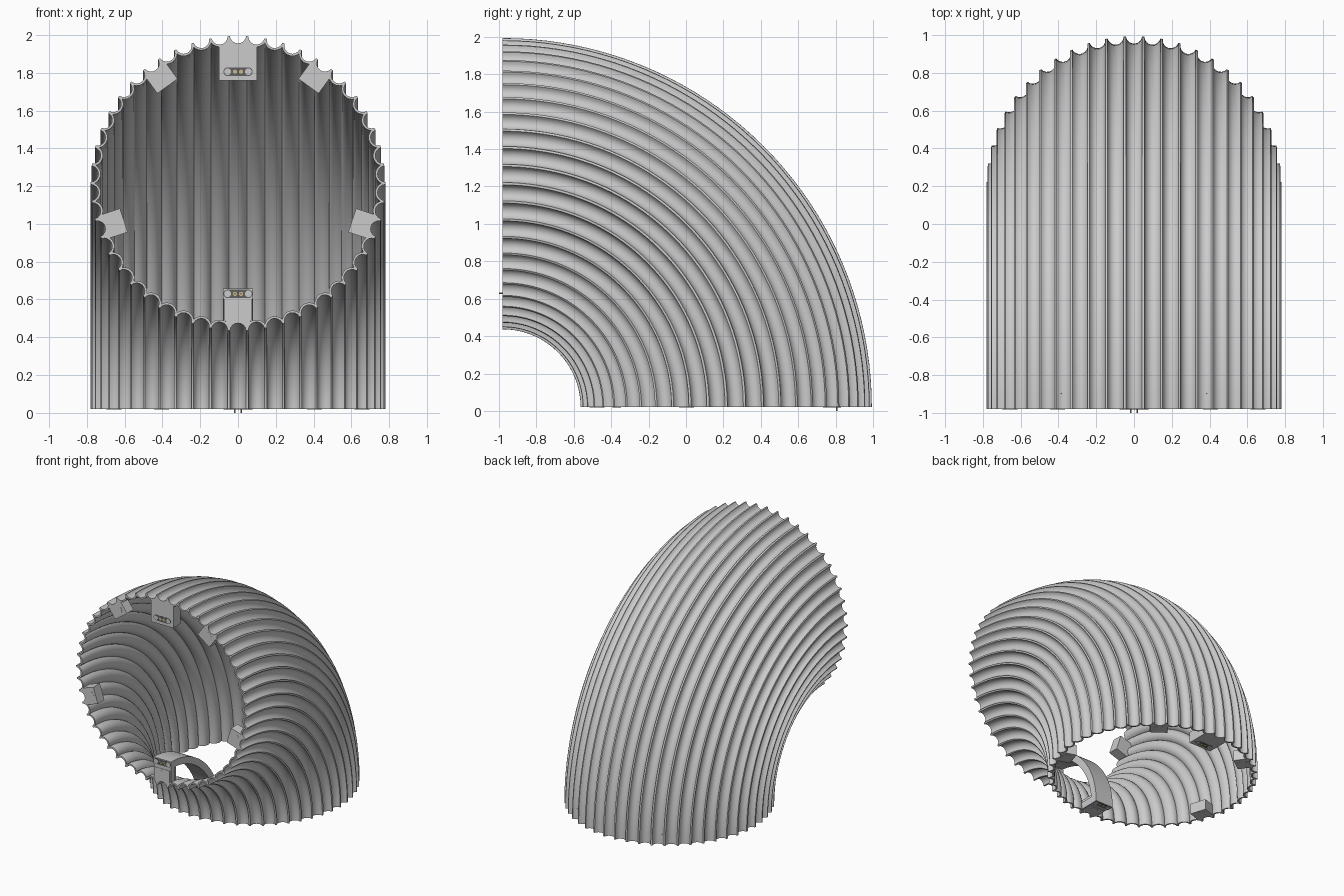
import bpy, bmesh
from math import sin, cos, pi, radians

if "Cube" in bpy.data.objects:
    bpy.data.objects.remove(bpy.data.objects["Cube"])

Y0, Z0 = -0.98, 0.02        # bend axis
RM, RT = 1.195, 0.785       # bend radius, tube radius
N, A, T = 50, 0.043, 0.012  # flutes, flute radius, wall
SEG, STEPS = 8, 40
PITCH = 2 * pi / N


def flute(k, a, span):
    """Concave arc of flute k as (x, v) points in the pipe section."""
    out = []
    for j in range(SEG + 1):
        p = radians(-span + 2 * span * j / SEG)
        x, v = a * sin(p), RT - 0.002 - a * cos(p)
        c, s = cos(k * PITCH), sin(k * PITCH)
        out.append((x * c + v * s, -x * s + v * c))
    return out


def finish(name, bm, color=None):
    bmesh.ops.recalc_face_normals(bm, faces=bm.faces)
    me = bpy.data.meshes.new(name)
    bm.to_mesh(me)
    bm.free()
    ob = bpy.data.objects.new(name, me)
    bpy.context.collection.objects.link(ob)
    if color:
        m = bpy.data.materials.get(str(color)) or bpy.data.materials.new(str(color))
        m.diffuse_color = color
        m.use_nodes = True
        m.node_tree.nodes["Principled BSDF"].inputs["Base Color"].default_value = m.diffuse_color
        me.materials.append(m)
    bpy.ops.object.select_all(action='DESELECT')
    ob.select_set(True)
    bpy.context.view_layer.objects.active = ob
    bpy.ops.object.shade_smooth_by_angle(angle=radians(32))
    return ob


def sweep(name, loops):
    """Sweep closed (x, v) loop through the quarter bend; two loops give a hollow wall."""
    bm = bmesh.new()
    rings = []
    for pts in loops:
        grid = []
        for i in range(STEPS + 1):
            t = pi / 2 * i / STEPS
            grid.append([bm.verts.new((x, Y0 + (RM + v) * sin(t), Z0 + (RM + v) * cos(t)))
                         for x, v in pts])
        n = len(pts)
        for a, b in zip(grid, grid[1:]):
            for j in range(n):
                bm.faces.new((a[j], a[(j + 1) % n], b[(j + 1) % n], b[j]))
        rings.append((grid[0], grid[-1]))
    for e in (0, 1):
        if len(rings) == 2:
            o, q = rings[0][e], rings[1][e]
            for j in range(len(o)):
                k = (j + 1) % len(o)
                bm.faces.new((o[j], o[k], q[k], q[j]))
        else:
            bm.faces.new(rings[0][e])
    return finish(name, bm)


def prism(name, end, pts, d0, d1, color=None):
    """Extrude a section polygon inward from the front or bottom opening."""
    bm = bmesh.new()

    def place(x, v, d):
        if end == "front":
            return (x, Y0 + d, Z0 + RM + v)
        return (x, Y0 + RM + v, Z0 + d)
    a = [bm.verts.new(place(x, v, d0)) for x, v in pts]
    b = [bm.verts.new(place(x, v, d1)) for x, v in pts]
    bm.faces.new(a)
    bm.faces.new(b)
    for j in range(len(pts)):
        k = (j + 1) % len(pts)
        bm.faces.new((a[j], a[k], b[k], b[j]))
    return finish(name, bm, color)


def disc(x, v, r, n=16):
    return [(x + r * cos(2 * pi * i / n), v + r * sin(2 * pi * i / n)) for i in range(n)]


def rot(pts, deg):
    c, s = cos(radians(deg)), sin(radians(deg))
    return [(x * c + v * s, -x * s + v * c) for x, v in pts]


def clip_shape(w, rin):
    """Block section whose outer edge follows the fluted wall."""
    edge = [p for k in (-1, 0, 1) for p in flute(k, A + T / 2, 60) if abs(p[0]) < w]
    return [(-w, rin), (-w, edge[0][1])] + edge + [(w, edge[-1][1]), (w, rin)]


def connector(end, side, v, male):
    """Slot plate with two magnets and a pair of contacts."""
    tag = f"{end}_{side}"
    slot = [(sx * 0.055 + 0.023 * cos(a), v + 0.023 * sin(a))
            for sx, st in ((1, -pi / 2), (-1, pi / 2))
            for a in [st + pi * i / 8 for i in range(9)]]
    prism(tag + "_slot", end, slot, -0.001, 0.01, (0.12, 0.12, 0.12, 1))
    for sx in (-1, 1):
        prism(tag + "_magnet", end, disc(sx * 0.055, v, 0.018), -0.002, 0.01,
              (0.6, 0.6, 0.6, 1))
        prism(tag + "_contact", end, disc(sx * 0.016, v, 0.011), -0.002, 0.01,
              (0.6, 0.5, 0.25, 1))
        if male:
            prism(tag + "_pin", end, disc(sx * 0.016, v, 0.004, 8), -0.02, 0.01,
                  (0.6, 0.5, 0.25, 1))


# fluted elbow shell
sweep("elbow_shell", [[p for k in range(N) for p in flute(k, A, 84)],
                      [p for k in range(N) for p in flute(k, A + T, 61)]])

# cable channel along the inside of the bend
sweep("cable_channel", [[(-0.08, -0.612), (0.08, -0.612), (0.08, -0.557), (-0.08, -0.557)]])

for end in ("front", "bottom"):
    # five magnet clips around each opening
    for i in range(5):
        ang = 36 + 72 * i
        prism(f"{end}_clip", end, rot(clip_shape(0.066, 0.635), ang), 0, 0.085)
        prism(f"{end}_clip_magnet", end, rot(disc(0, 0.69, 0.04), ang), -0.001, 0.02)
    # stem joining the channel to the wall, and outer connector block
    prism(f"{end}_channel_stem", end,
          [(-0.075, -0.73), (0.075, -0.73), (0.075, -0.58), (-0.075, -0.58)], 0.003, 0.06)
    prism(f"{end}_outer_block", end, clip_shape(0.1, 0.545), 0, 0.09)
    connector(end, "inner", -0.585, end == "front")
    connector(end, "outer", 0.59, end == "bottom")
